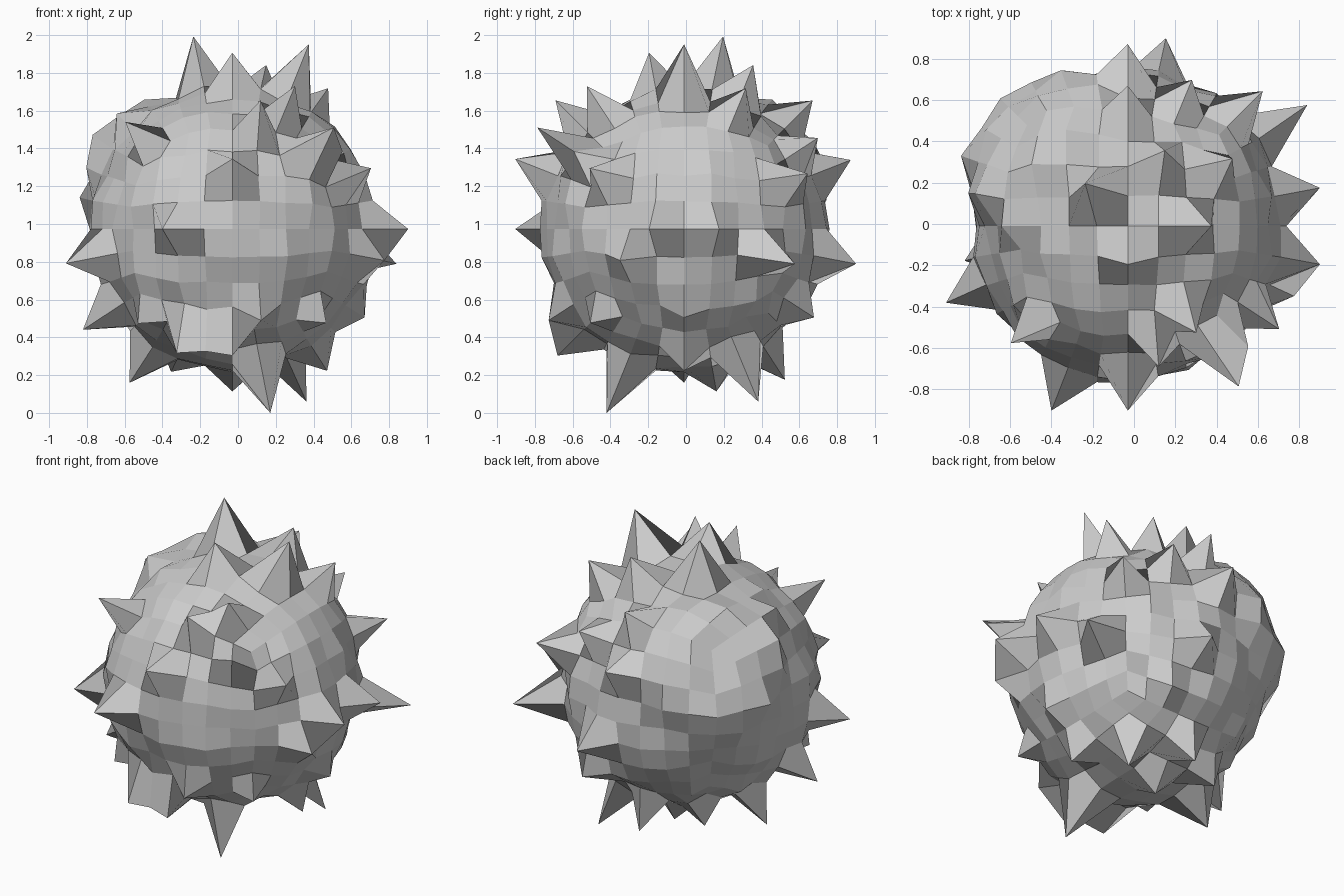
import bpy, bmesh, random
from mathutils import Vector

if "Cube" in bpy.data.objects:
    bpy.data.objects.remove(bpy.data.objects["Cube"])

random.seed(4)
CENTRE = Vector((-0.03, -0.01, 0.98))
BASE_R = 0.75

# Approximate spike tips relative to the ball centre
TIPS = [
    # upper spikes
    (-.21, .20, 1.02), (0, -.20, .93), (.40, 0, .98), (.18, .36, .87),
    (.51, .31, .75), (.34, -.52, .75), (.16, -.68, .68), (0, .67, .69),
    (-.57, .03, .65), (-.74, .15, .50), (-.60, -.55, .55), (.53, -.78, .54),
    (.30, .70, .50),
    # spikes around the middle
    (.93, .19, 0), (.93, -.19, 0), (.87, .59, -.17), (.18, .91, -.19),
    (-.88, -.37, -.19), (-.81, .34, .16), (-.38, -.89, 0), (0, -.89, .38),
    (.65, .65, .31), (0, .88, .37), (.73, -.50, .33), (.80, -.35, -.17),
    (.58, -.58, .42),
    # lower spikes
    (-.79, -.15, -.54), (.19, -.40, -.98), (.39, .38, -.92), (0, .17, -.86),
    (0, .53, -.80), (-.55, 0, -.81), (-.36, .30, -.75), (.50, -.05, -.75),
    (.69, .05, -.48), (.30, .68, -.48), (.15, -.72, -.48), (.47, -.50, -.52),
    # raised lower front ridge
    (-.34, -.66, -.63), (-.16, -.65, -.64), (0, -.67, -.67), (-.50, -.50, -.50),
]
# Broad smooth swelling on the upper back left
BULGE = Vector((-.60, .55, .45)).normalized()

# Quad sphere: a cube split three times, pushed onto a sphere after each split
bm = bmesh.new()
bmesh.ops.create_cube(bm, size=2)
for _ in range(3):
    bmesh.ops.subdivide_edges(bm, edges=bm.edges[:], cuts=1, use_grid_fill=True)
    for v in bm.verts:
        v.co.normalize()

# Slightly uneven rocky skin, with chosen vertices pulled out into spikes
bm.verts.ensure_lookup_table()
dirs = [v.co.copy() for v in bm.verts]
for v, d in zip(bm.verts, dirs):
    swell = min(max((d.dot(BULGE) - .80) / .10, 0), 1)
    v.co = d * (BASE_R + .11 * swell + random.uniform(-.02, .025))
for tip in map(Vector, TIPS):
    i = max(range(len(dirs)), key=lambda k: dirs[k].dot(tip))
    bm.verts[i].co = dirs[i] * tip.length

# Stand the ball on the ground
for v in bm.verts:
    v.co += CENTRE
low = min(v.co.z for v in bm.verts)
for v in bm.verts:
    v.co.z -= low
bmesh.ops.recalc_face_normals(bm, faces=bm.faces[:])

mesh = bpy.data.meshes.new("spiky_ball")
bm.to_mesh(mesh)
bm.free()
bpy.context.collection.objects.link(bpy.data.objects.new("spiky_ball", mesh))
